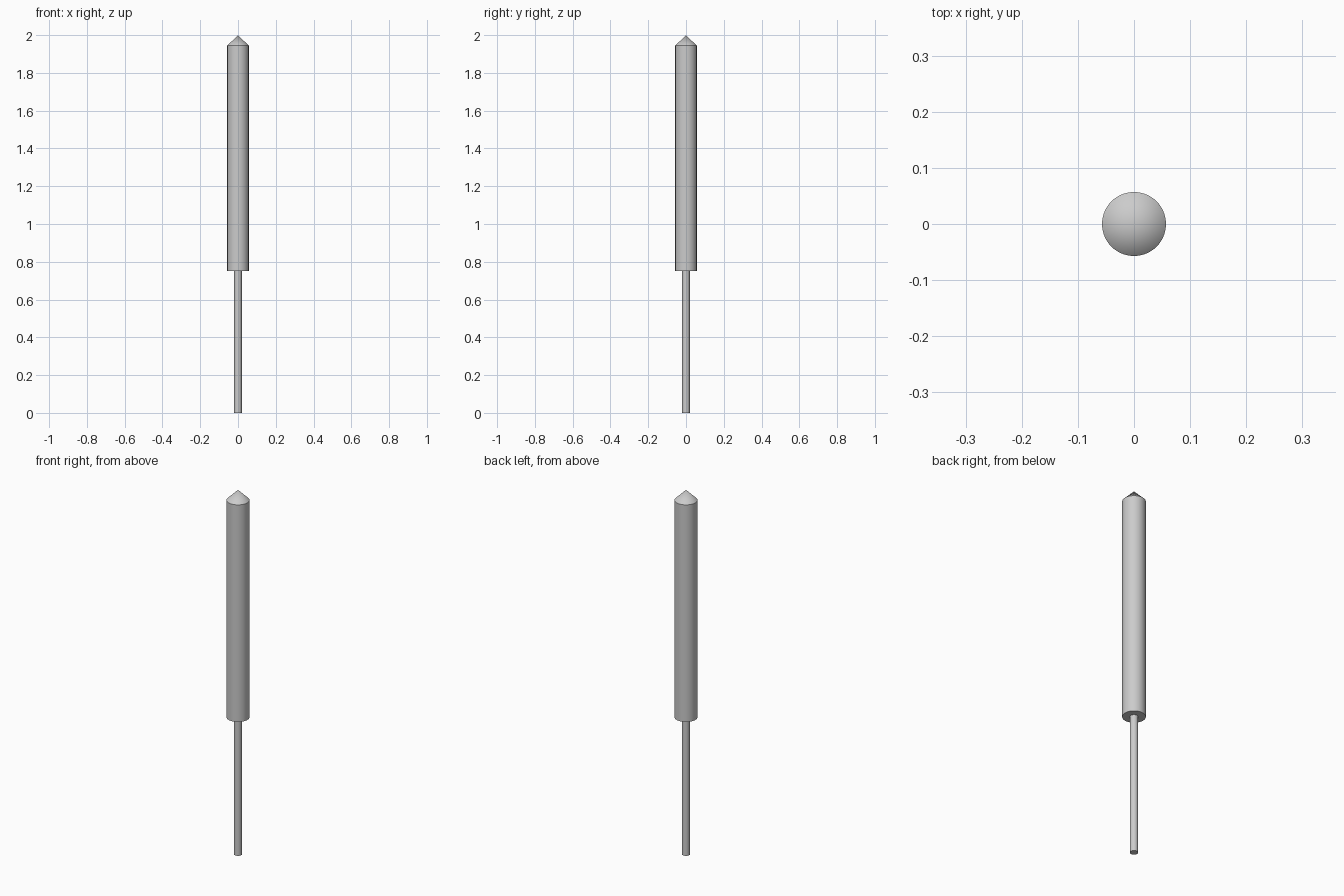
import bpy
import math

if "Cube" in bpy.data.objects:
    bpy.data.objects.remove(bpy.data.objects["Cube"])

SIDES = 64


def tapered(name, r_bottom, r_top, z0, z1):
    """Round solid from z0 to z1, smooth sides with crisp rims."""
    bpy.ops.mesh.primitive_cone_add(
        vertices=SIDES, radius1=r_bottom, radius2=r_top,
        depth=z1 - z0, location=(0, 0, (z0 + z1) / 2))
    obj = bpy.context.object
    obj.name = name
    obj.data.name = name
    bpy.ops.object.shade_smooth_by_angle(angle=math.radians(30))
    return obj


# Thin guide stick
tapered("stick", 0.02, 0.02, 0.0, 0.752)

# Main tube
tapered("body_tube", 0.057, 0.057, 0.752, 1.944)

# Pointed cap
tapered("nose_cone", 0.057, 0.0, 1.944, 2.0)
